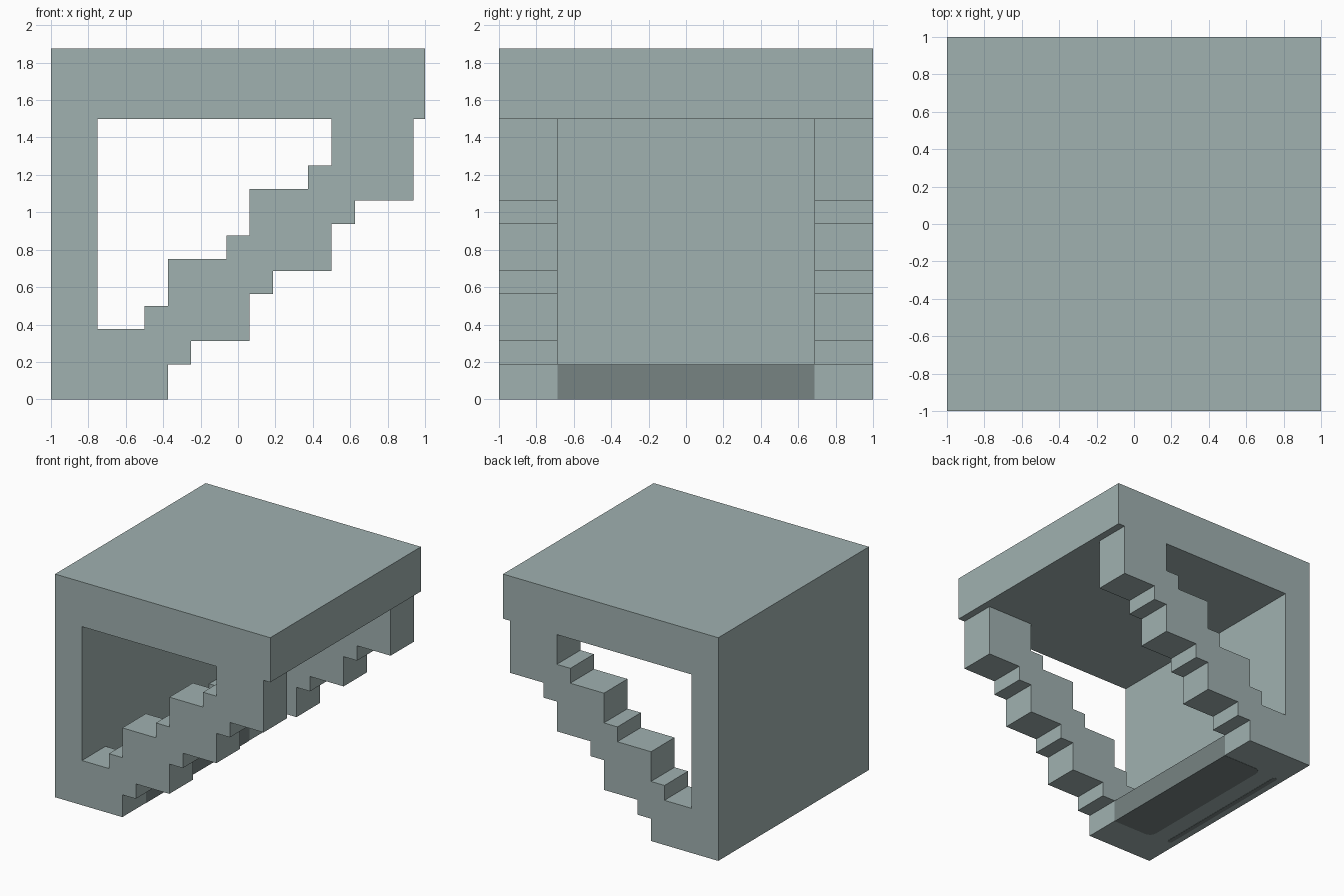
import bpy, math

if "Cube" in bpy.data.objects:
    bpy.data.objects.remove(bpy.data.objects["Cube"])


def material(name, rgb):
    m = bpy.data.materials.new(name)
    m.diffuse_color = (*rgb, 1)
    m.use_nodes = True
    m.node_tree.nodes["Principled BSDF"].inputs["Base Color"].default_value = m.diffuse_color
    return m


GREY = material("pale grey green", (0.352, 0.440, 0.434))
DARK = material("dark grey green", (0.184, 0.227, 0.225))


def prism(name, profile, depth, mats):
    """Closed solid: profile is counter-clockwise, depth(p, side) places a point."""
    n = len(profile)
    verts = [depth(p, 0) for p in profile] + [depth(p, 1) for p in profile]
    faces = [tuple(range(n))[::-1], tuple(range(n, 2 * n))]
    faces += [(i, (i + 1) % n, n + (i + 1) % n, n + i) for i in range(n)]
    me = bpy.data.meshes.new(name)
    me.from_pydata(verts, [], faces)
    for m in mats:
        me.materials.append(m)
    ob = bpy.data.objects.new(name, me)
    bpy.context.collection.objects.link(ob)
    return ob


def slab(name, outline, z0, z1, mats):
    return prism(name, outline, lambda p, s: (p[0], p[1], z1 if s else z0), mats)


def rect(x0, x1, y0, y1):
    return [(x0, y0), (x1, y0), (x1, y1), (x0, y1)]


def rounded(x0, x1, y0, y1, r, all_corners):
    """Rectangle with rounded left corners, or all corners rounded."""
    pts = []
    for cx, cy, a0, rnd in ((x0, y0, 180, True), (x1, y0, 270, all_corners),
                            (x1, y1, 0, all_corners), (x0, y1, 90, True)):
        if not rnd:
            pts.append((cx, cy))
            continue
        ox = cx + r if cx == x0 else cx - r
        oy = cy + r if cy == y0 else cy - r
        for k in range(5):
            a = math.radians(a0 + k * 22.5)
            pts.append((ox + r * math.cos(a), oy + r * math.sin(a)))
    return pts


IN = 0.6875  # inner face of the side frames

# top slab and back wall
slab("top_slab", rect(-1, 1, -1, 1), 1.5, 1.875, [GREY])
slab("end_wall", rect(-1, -0.75, -1, 1), 0, 1.5, [GREY])

# stepped side frames: three repeated steps below and above
lower = [(-0.75, 0), (-0.375, 0), (-0.375, 0.1875), (-0.25, 0.1875), (-0.25, 0.3125)]
upper = [(-0.75, 0.375), (-0.5, 0.375)]
for i in range(3):
    x, z = 0.0625 + 0.4375 * i, 0.3125 + 0.375 * i
    lower.append((x, z))
    if i < 2:
        lower += [(x, z + 0.25), (x + 0.125, z + 0.25), (x + 0.125, z + 0.375)]
    x, z = -0.5 + 0.4375 * i, 0.375 + 0.375 * i
    upper += [(x, z + 0.125), (x + 0.125, z + 0.125),
              (x + 0.125, z + 0.375), (x + 0.4375, z + 0.375)]
# last upper step is a plain riser to the slab
upper = upper[:-4] + [(0.375, 1.25), (0.5, 1.25), (0.5, 1.5)]
lower.append((0.9375, 1.5))
profile = lower + upper[::-1]
for name, ya, yb in (("front_stepped_frame", -IN, -1), ("rear_stepped_frame", 1, IN)):
    prism(name, profile, lambda p, s: (p[0], yb if s else ya, p[1]), [GREY])

# low sill between the frames: dark, with a pale underside
sill = slab("sill", rect(-0.75, -0.375, -IN, IN), 0, 0.1875, [DARK, GREY])
for f in sill.data.polygons:
    f.material_index = 1 if f.normal.z < -0.5 else 0

# painted panels on the underside
slab("underside_panel", rounded(-0.755, -0.375, -IN, IN, 0.06, False), -0.002, 0, [DARK])
slab("underside_stripe", rounded(-0.945, -0.905, -0.67, 0.67, 0.019, True), -0.002, 0, [DARK])
